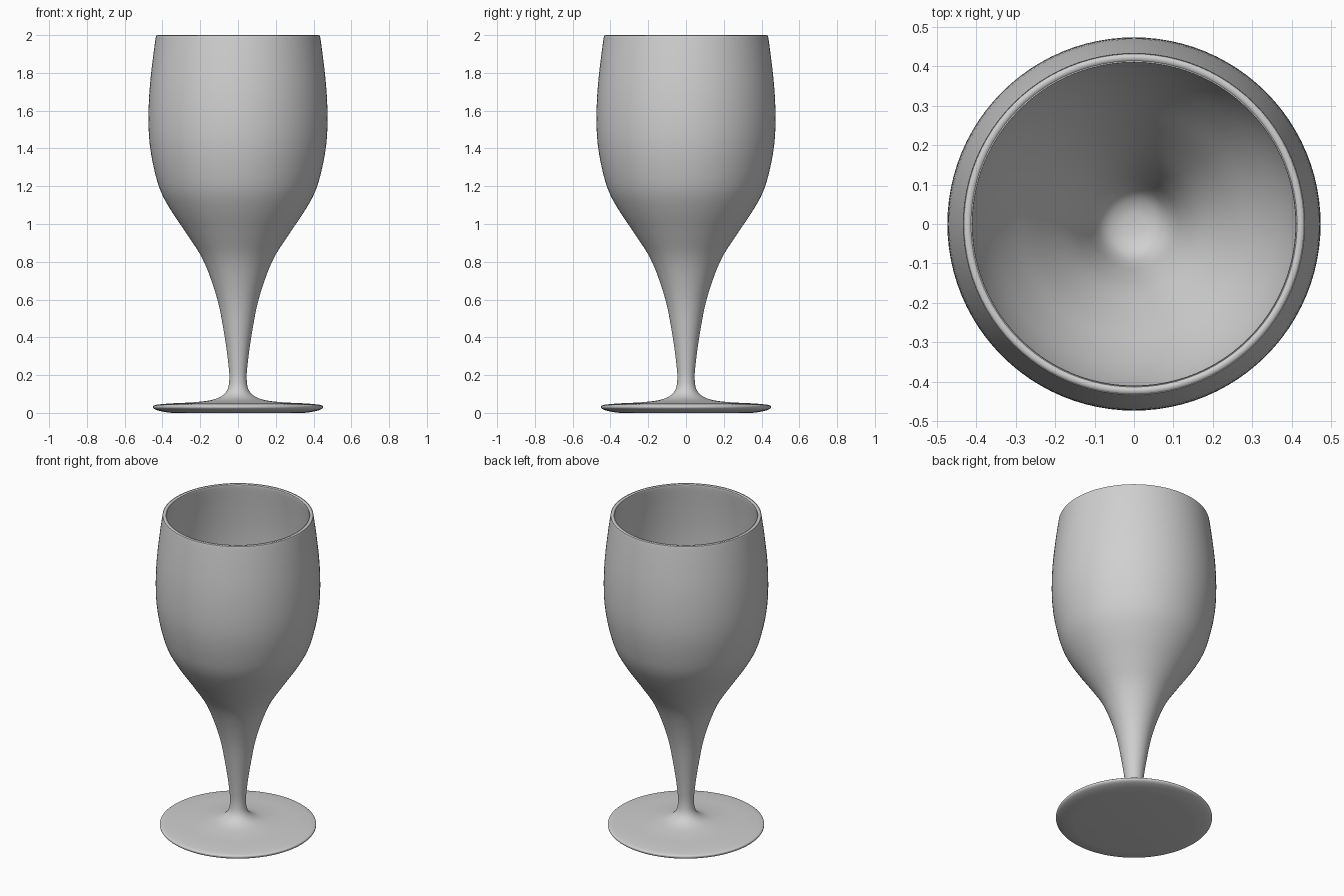
import bpy
import bmesh
import math
from mathutils import Vector

cube = bpy.data.objects.get("Cube")
if cube:
    bpy.data.objects.remove(cube, do_unlink=True)

SEGMENTS = 96


def make_material(name, color):
    mat = bpy.data.materials.new(name)
    mat.use_nodes = True
    mat.diffuse_color = color
    mat.node_tree.nodes["Principled BSDF"].inputs["Base Color"].default_value = color
    return mat


def smooth_profile(points, steps=4):
    """Catmull-Rom curve through (radius, height) points."""
    pts = [Vector(p) for p in points]
    pts = [pts[0]] + pts + [pts[-1]]
    out = []
    for a, b, c, d in zip(pts, pts[1:], pts[2:], pts[3:]):
        for i in range(steps):
            t = i / steps
            out.append(0.5 * (2 * b + (c - a) * t + (2 * a - 5 * b + 4 * c - d) * t ** 2
                              + (3 * b - a - 3 * c + d) * t ** 3))
    return out + [pts[-1]]


def lathe(name, profile, mat):
    bm = bmesh.new()
    verts = [bm.verts.new((max(p.x, 0), 0, p.y)) for p in profile]
    edges = [bm.edges.new(pair) for pair in zip(verts, verts[1:])]
    bmesh.ops.spin(bm, geom=verts + edges, cent=(0, 0, 0), axis=(0, 0, 1),
                   angle=math.tau, steps=SEGMENTS, use_duplicate=False)
    bmesh.ops.remove_doubles(bm, verts=bm.verts, dist=0.0002)
    bmesh.ops.recalc_face_normals(bm, faces=bm.faces)
    mesh = bpy.data.meshes.new(name)
    bm.to_mesh(mesh)
    bm.free()
    mesh.materials.append(mat)
    obj = bpy.data.objects.new(name, mesh)
    bpy.context.collection.objects.link(obj)
    bpy.ops.object.select_all(action="DESELECT")
    obj.select_set(True)
    bpy.context.view_layer.objects.active = obj
    bpy.ops.object.shade_smooth_by_angle(angle=math.radians(60))
    return obj


# Flat underside and rounded edge of the foot
underside = [Vector((0, 0)), Vector((0.35, 0))]
foot = [(0.37, 0.002), (0.41, 0.009), (0.44, 0.019), (0.45, 0.031), (0.438, 0.042),
        (0.36, 0.05), (0.24, 0.056), (0.14, 0.068), (0.085, 0.09), (0.055, 0.125)]

# Stem flaring into the bowl, up to the rim
outside = [(0.046, 0.18), (0.05, 0.25), (0.07, 0.4), (0.109, 0.6), (0.18, 0.8),
           (0.266, 0.94), (0.347, 1.06), (0.408, 1.17), (0.444, 1.29), (0.467, 1.42),
           (0.474, 1.55), (0.469, 1.7), (0.454, 1.85), (0.436, 1.985)]

# Rounded lip and hollow interior
lip = [(0.432, 1.996), (0.423, 2.0), (0.414, 1.996), (0.411, 1.985)]
inside = [(0.428, 1.85), (0.443, 1.7), (0.449, 1.55), (0.441, 1.42), (0.418, 1.29),
          (0.38, 1.18), (0.322, 1.07), (0.25, 0.96), (0.171, 0.83), (0.13, 0.74),
          (0.1, 0.66), (0.075, 0.62), (0.04, 0.6), (0, 0.595)]

grey = make_material("plain grey", (0.63, 0.63, 0.63, 1))
lathe("goblet", underside + smooth_profile(foot + outside + lip + inside), grey)
